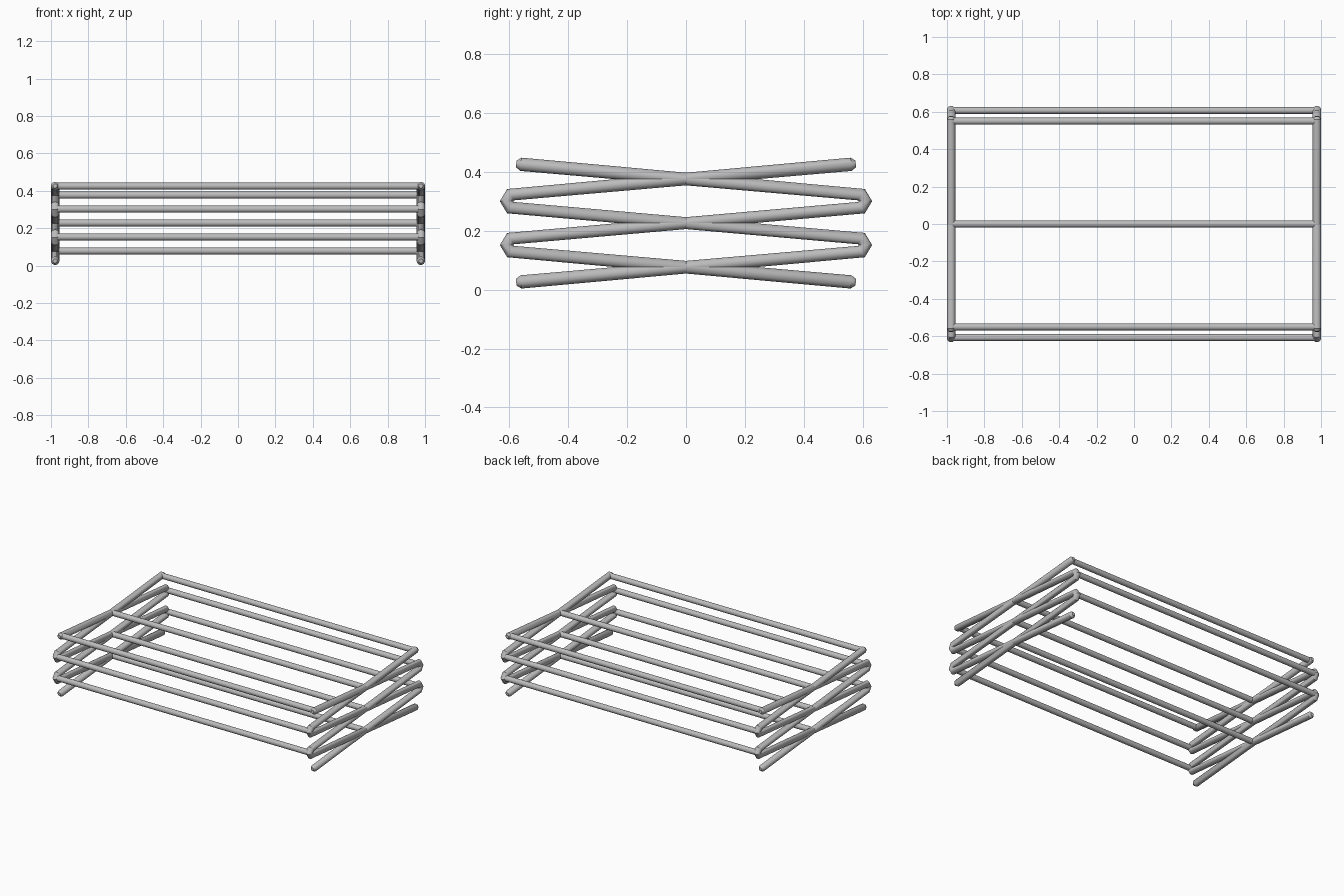
import bpy, bmesh, math
from mathutils import Vector

cube = bpy.data.objects.get("Cube")
if cube:
    bpy.data.objects.remove(cube, do_unlink=True)

SIDES = 24
ARM_R, ROD_R = 0.0225, 0.019
SIDE_X = 1 - ARM_R

steel = bpy.data.materials.new("grey_metal")
steel.use_nodes = True
GREY = (0.5, 0.5, 0.5, 1)
steel.diffuse_color = GREY
steel.node_tree.nodes["Principled BSDF"].inputs["Base Color"].default_value = GREY


def tube(name, points, radii, across):
    """Sweep a circle along a planar path; across is the path plane's normal."""
    pts = [Vector(p) for p in points]
    bm = bmesh.new()
    rings = []
    for i, p in enumerate(pts):
        before = (p - pts[i - 1]).normalized() if i else Vector()
        after = (pts[i + 1] - p).normalized() if i < len(pts) - 1 else Vector()
        normal = across.cross((before + after).normalized())
        ring = []
        for k in range(SIDES):
            a = math.tau * k / SIDES
            ring.append(bm.verts.new(p + radii[i] * (across * math.cos(a) + normal * math.sin(a))))
        rings.append(ring)
    for a, b in zip(rings, rings[1:]):
        for k in range(SIDES):
            n = (k + 1) % SIDES
            bm.faces.new((a[k], a[n], b[n], b[k]))
    bm.faces.new(rings[0])
    bm.faces.new(rings[-1])
    bmesh.ops.recalc_face_normals(bm, faces=bm.faces)
    mesh = bpy.data.meshes.new(name)
    bm.to_mesh(mesh)
    bm.free()
    mesh.materials.append(steel)
    obj = bpy.data.objects.new(name, mesh)
    bpy.context.collection.objects.link(obj)
    bpy.ops.object.select_all(action="DESELECT")
    obj.select_set(True)
    bpy.context.view_layer.objects.active = obj
    bpy.ops.object.shade_smooth_by_angle(angle=math.radians(35))
    return obj


# Zigzag path in (y, z): chamfered free ends and pointed bends
def bend(side, z):
    return [(side * 0.595, z - 0.022), (side * 0.609, z), (side * 0.595, z + 0.022)]


path = [(-0.576, 0.025), (-0.56, 0.026)] + bend(1, 0.151) + bend(-1, 0.3) + [(0.56, 0.425), (0.576, 0.426)]
radii = [ARM_R * 0.5] + [ARM_R] * (len(path) - 2) + [ARM_R * 0.5]

# Two crossing zigzag arms at each side
for side, x in (("left", SIDE_X), ("right", -SIDE_X)):
    for arm, flip in (("a", 1), ("b", -1)):
        tube(f"{side}_zigzag_arm_{arm}", [(x, flip * y, z) for y, z in path], radii, Vector((1, 0, 0)))


# Cross rods joining the two sides
def rod(name, y, z):
    tube(name, [(-SIDE_X, y, z), (SIDE_X, y, z)], [ROD_R] * 2, Vector((0, 0, 1)))


for i, z in enumerate((0.078, 0.228, 0.377)):
    rod(f"centre_rod_{i + 1}", 0, z)
for place, s in (("front", -1), ("back", 1)):
    for i, z in enumerate((0.153, 0.302)):
        rod(f"{place}_bend_rod_{i + 1}", s * 0.607, z)
    rod(f"{place}_top_rod", s * 0.55, 0.425)
